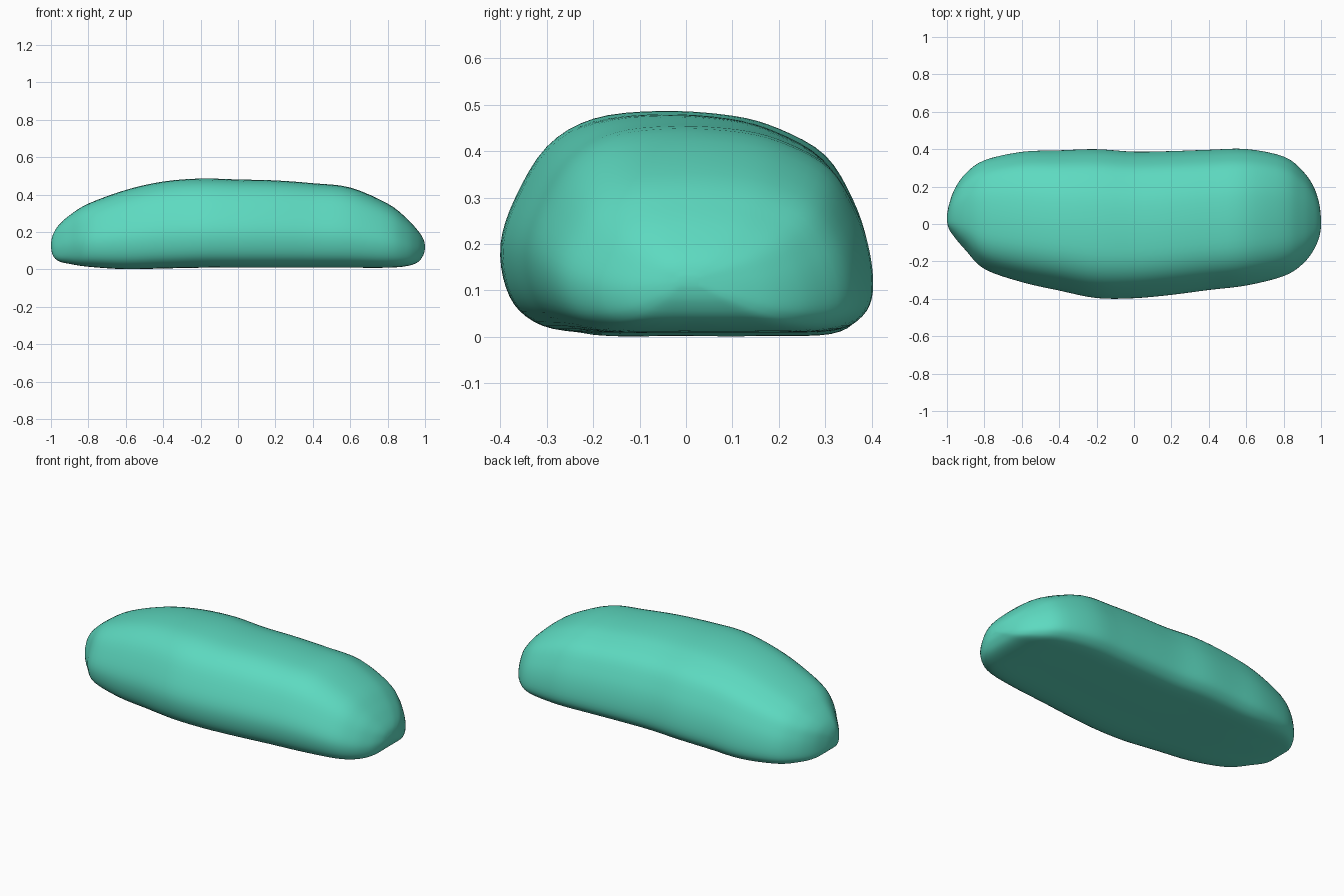
import bpy, bmesh
from mathutils import Vector

if "Cube" in bpy.data.objects:
    bpy.data.objects.remove(bpy.data.objects["Cube"])


def smooth(points, steps, closed):
    """Catmull-Rom interpolation through a list of tuples."""
    pts = [Vector(p) for p in points]
    n = len(pts)
    get = (lambda i: pts[i % n]) if closed else (lambda i: pts[max(0, min(n - 1, i))])
    out = []
    for i in range(n if closed else n - 1):
        a, b, c, d = (get(i + k) for k in (-1, 0, 1, 2))
        for s in range(steps):
            t = s / steps
            out.append(0.5 * (2 * b + (c - a) * t + (2 * a - 5 * b + 4 * c - d) * t * t
                              + (3 * b - a - 3 * c + d) * t ** 3))
    if not closed:
        out.append(pts[-1])
    return out


# Cross-section: across (0..1 from front to back), height (0..1)
section = smooth([(.18, .005), (.07, .07), (.015, .2), (0, .4), (.04, .61), (.125, .84),
                  (.25, .965), (.43, 1), (.62, .98), (.75, .92), (.875, .80), (.95, .60),
                  (.99, .40), (1, .2), (.97, .08), (.89, .01), (.7, 0), (.43, 0)], 4, True)

# Stations along the body: x, front y, back y, bottom z, top z
stations = [
    (-1.0, .015, .045, .12, .14), (-.99, -.025, .10, .075, .185), (-.96, -.07, .185, .045, .235),
    (-.9, -.14, .27, .03, .29), (-.8, -.24, .34, .015, .352), (-.6, -.31, .385, .002, .425),
    (-.4, -.355, .393, .006, .47), (-.2, -.395, .399, .01, .486), (0, -.396, .386, .01, .481),
    (.2, -.378, .389, .01, .476), (.4, -.352, .396, .01, .461), (.6, -.328, .40, .01, .438),
    (.8, -.278, .36, .01, .352), (.9, -.215, .285, .018, .275), (.96, -.14, .20, .038, .21),
    (.99, -.07, .11, .075, .165), (1.0, -.015, .03, .11, .13)]


def station_path(steps=4):
    """Interpolate the stations in two halves of three channels."""
    width = smooth([(s[0], s[1], s[2]) for s in stations], steps, False)
    height = smooth([(s[3], s[4]) for s in stations], steps, False)
    return zip(width, height)


# Loft the rounded body
bm = bmesh.new()
rings = []
for (x, y0, y1), (z0, z1) in station_path():
    rings.append([bm.verts.new((x, y0 + (y1 - y0) * p[0], max(0, z0 + (z1 - z0) * p[1])))
                  for p in section])
count = len(section)
for a, b in zip(rings, rings[1:]):
    for i in range(count):
        j = (i + 1) % count
        bm.faces.new((a[i], a[j], b[j], b[i]))
bm.faces.new(rings[0])
bm.faces.new(rings[-1])
bmesh.ops.recalc_face_normals(bm, faces=bm.faces)
for f in bm.faces:
    f.smooth = True
mesh = bpy.data.meshes.new("rounded_body")
bm.to_mesh(mesh)
bm.free()
body = bpy.data.objects.new("rounded_body", mesh)
bpy.context.collection.objects.link(body)

# Teal surface
teal = bpy.data.materials.new("teal")
teal.diffuse_color = (.11, .70, .53, 1)
teal.use_nodes = True
teal.node_tree.nodes["Principled BSDF"].inputs["Base Color"].default_value = teal.diffuse_color
mesh.materials.append(teal)
